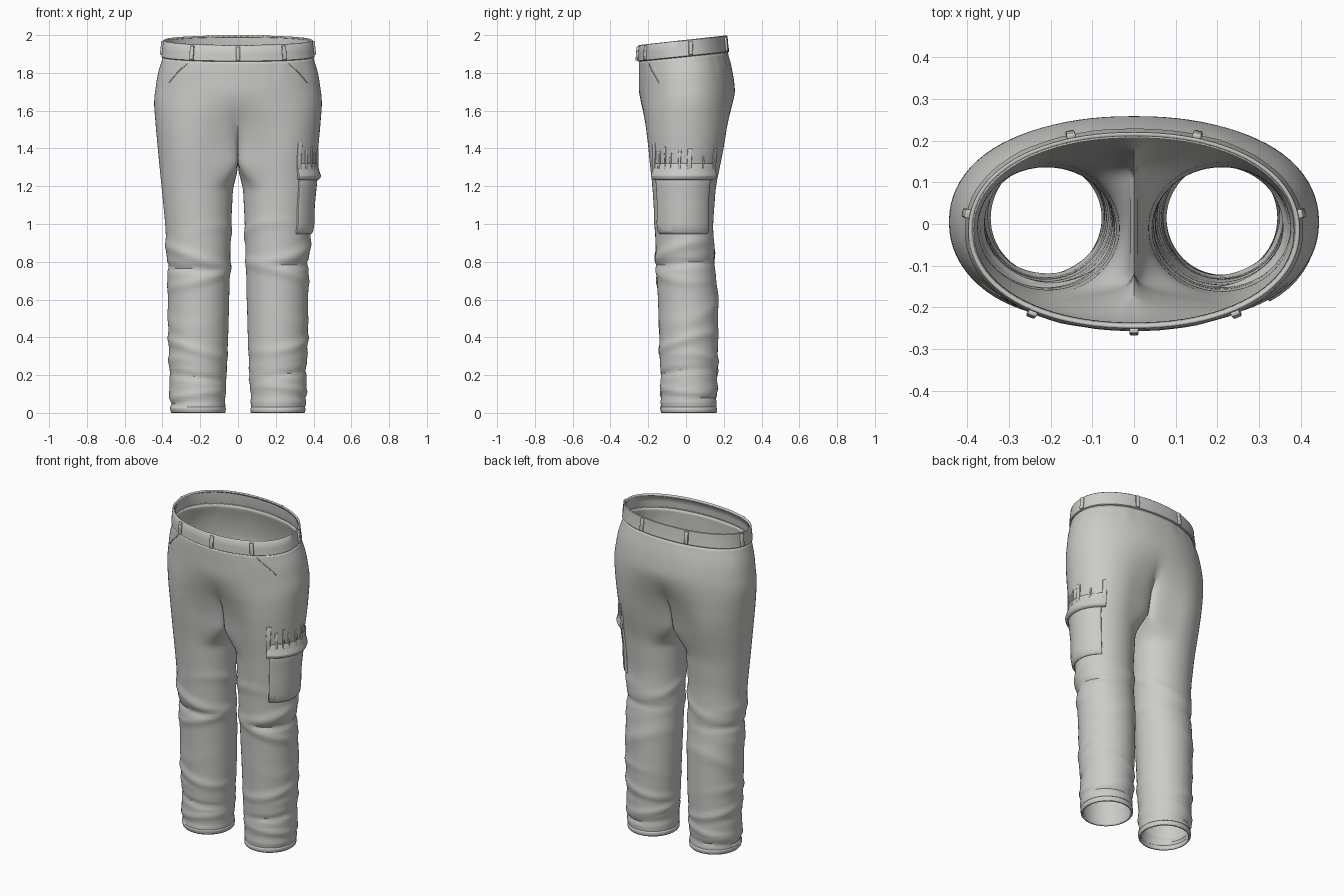
import bpy, bmesh, math
from mathutils import Vector

if "Cube" in bpy.data.objects:
    bpy.data.objects.remove(bpy.data.objects["Cube"], do_unlink=True)

cloth = bpy.data.materials.new("grey cloth")
cloth.use_nodes = True
GREY = (0.6, 0.6, 0.58, 1)
cloth.diffuse_color = GREY
cloth.node_tree.nodes["Principled BSDF"].inputs["Base Color"].default_value = GREY

# Silhouette profiles as (height, value)
OUTER = [(0, .35), (.06, .36), (.4, .367), (.8, .375), (1, .385), (1.3, .415),
         (1.5, .434), (1.65, .446), (1.8, .425), (1.89, .395), (2, .387)]
INNER = [(0, .07), (.2, .062), (.4, .052), (.8, .042), (1, .036), (1.2, .026), (1.34, .005)]
FRONT = [(0, -.13), (.4, -.14), (.8, -.157), (1, -.165), (1.2, -.178), (1.4, -.2),
         (1.6, -.242), (1.7, -.25), (1.88, -.25), (2, -.24)]
BACK = [(0, .16), (.4, .17), (.6, .17), (.8, .15), (1, .143), (1.2, .158), (1.4, .2),
        (1.6, .25), (1.7, .262), (1.8, .247), (1.9, .216), (2, .21)]
SPLIT, WAIST, TOP = 1.34, 1.89, 1.975

# Folds: height, tilt, depth, width, facing angle
FOLDS = [(.78, .01, -.011, .016, -.6), (.84, .06, .010, .03, -1.2), (.73, -.05, .008, .025, -1.8),
         (.92, .08, .007, .03, 2.6), (.36, .05, .009, .025, -1), (.26, -.04, .008, .02, 1),
         (.2, .02, -.009, .014, -1.4), (.15, .03, .008, .018, 2), (.11, -.02, .008, .014, -1.2),
         (.07, .01, -.008, .012, 1), (.045, .0, .006, .012, -1), (.55, .09, .005, .04, .5)]


def smooth(t):
    t = max(0, min(1, t))
    return t * t * (3 - 2 * t)


def lerp(table, z):
    if z <= table[0][0]:
        return table[0][1]
    for (z0, a), (z1, b) in zip(table, table[1:]):
        if z <= z1:
            return a + (b - a) * (z - z0) / (z1 - z0)
    return table[-1][1]


def prof(table, z):
    return sum(lerp(table, z + d) for d in (-.03, 0, .03)) / 3


def raw(u, z, side):
    """Cloth surface: u 0..1 runs front, outside, back; 1..2 runs along the inseam."""
    a, yf, yb = prof(OUTER, z), prof(FRONT, z), prof(BACK, z)
    cy, ry = (yf + yb) / 2, (yb - yf) / 2
    th = math.radians(-140 + 280 * u if u <= 1 else 140 + 80 * (u - 1))
    inn = prof(INNER, z)
    rx = (a - inn) / 2
    c, s = math.cos(th), math.sin(th)
    fold = 0
    for z0, tilt, amp, w, face in FOLDS:
        ph = face + (.5 if side > 0 else -.2)
        d = (z - z0 - tilt * math.sin(th - ph) - .012 * side) / w
        fold += amp * math.exp(-d * d) * (.55 + .45 * math.cos(th - ph))
    x = inn + rx + (rx + fold) * c
    y = cy + (ry + fold) * s
    # Flatten the inseam towards the crotch so both legs meet
    join = smooth((z - 1.17) / (SPLIT - 1.17))
    x *= 1 - join * smooth((-c - .2) / .566)
    if z > SPLIT - .001 and u <= 1:
        f = smooth((1.72 - z) / (1.72 - SPLIT))
        t = math.pi * u
        hx = a * abs(math.sin(t)) ** .93
        hy = cy - ry * math.copysign(abs(math.cos(t)) ** .93, math.cos(t))
        # Gathers hanging from the waistband
        g = .004 * math.sin(u * 55) * math.sin(u * 23 + side) * math.exp(-((z - 1.84) / .05) ** 2)
        hy -= g * math.cos(t) * smooth(u * 8) * smooth((1 - u) * 8)
        x, y = hx + (x - hx) * f, hy + (y - hy) * f
    return x, y


def surf(u, z, side=1, off=0):
    x, y = raw(u, z, side)
    if off:
        e = .004
        x0, y0 = raw(max(u - e, 0), z, side)
        x1, y1 = raw(min(u + e, 1), z, side)
        n = Vector((y1 - y0, x0 - x1)).normalized()
        x, y = x + n.x * off, y + n.y * off
    return Vector((side * x, y, z + .11 * y * smooth((z - 1.7) / .22)))


def grid(bm, rows, closed=False):
    vs = [[bm.verts.new(p) for p in r] for r in rows]
    n = len(rows[0])
    for r0, r1 in zip(vs, vs[1:]):
        for i in range(n if closed else n - 1):
            j = (i + 1) % n
            bm.faces.new((r0[i], r0[j], r1[j], r1[i]))


def finish(name, bm, thick=0, bevel=0, offset=-1):
    bmesh.ops.remove_doubles(bm, verts=bm.verts, dist=.0002)
    bmesh.ops.recalc_face_normals(bm, faces=bm.faces)
    me = bpy.data.meshes.new(name)
    bm.to_mesh(me)
    bm.free()
    ob = bpy.data.objects.new(name, me)
    bpy.context.collection.objects.link(ob)
    me.materials.append(cloth)
    if thick:
        m = ob.modifiers.new("thickness", "SOLIDIFY")
        m.thickness, m.offset = thick, offset
    if bevel:
        m = ob.modifiers.new("soft edge", "BEVEL")
        m.width, m.segments = bevel, 2
    bpy.ops.object.select_all(action="DESELECT")
    ob.select_set(True)
    bpy.context.view_layer.objects.active = ob
    bpy.ops.object.shade_smooth_by_angle(angle=math.radians(40))
    return ob


def steps(a, b, n):
    return [a + (b - a) * i / n for i in range(n + 1)]


# Trousers: hips split into two open legs
bm = bmesh.new()
half = steps(0, 1, 44)
loop = half + steps(1, 2, 16)[1:-1]
for side in (1, -1):
    grid(bm, [[surf(u, z, side) for u in half] for z in steps(SPLIT, WAIST, 26)])
    grid(bm, [[surf(u, z, side) for u in loop] for z in steps(0, SPLIT, 84)], True)
finish("trousers", bm, .008)

# Waistband
bm = bmesh.new()
for side in (1, -1):
    grid(bm, [[surf(u, z, side, off) for u in half]
              for z, off in ((WAIST - .005, .002), (WAIST, .008), (1.93, .009), (TOP - .004, .008), (TOP, .004))])
finish("waistband", bm, .014)


def patch(name, u0, u1, levels, side=1, lean=0, thick=.012, cols=16):
    """Cloth panel wrapped on the surface; levels are (height, lift)."""
    rows = [[surf(u + lean * (z - levels[0][0]), z, side, off) for u in steps(u0, u1, cols)]
            for z, off in levels]
    bm = bmesh.new()
    grid(bm, rows)
    return finish(name, bm, thick, .003)


# Belt loops
for k, (u, side) in enumerate([(0, 1), (.2, 1), (.2, -1), (.545, 1), (.545, -1), (.885, 1), (.885, -1)]):
    bm = bmesh.new()
    p, q = surf(u, WAIST + .002, side, .012), surf(u, TOP - .008, side, .012)
    t = surf(u + .01, WAIST, side) - surf(max(u - .01, 0), WAIST, side)
    t = Vector((t.x, t.y, 0)).normalized() * .011
    if u == 0:
        t = Vector((.011, 0, 0))
    grid(bm, [[c - t, c, c + t] for c in (p, p.lerp(q, .5), q)])
    finish(f"belt_loop_{k + 1}", bm, .014, .004, 0)

# Slanted hip pocket welts
for side, label in ((1, "left"), (-1, "right")):
    patch(f"{label}_hip_pocket_welt", .31, .318,
          [(z, .003) for z in steps(1.75, 1.87, 8)], side, -.75, .004, 2)

# Cargo pocket on the left leg, with a rolled flap and pleats above it
patch("cargo_pocket", .3, .675,
      [(.945, .004), (.96, .015), (1.0, .019), (1.1, .012), (1.2, .012), (1.25, .012)], thick=.016)
patch("cargo_pocket_flap", .285, .70,
      [(1.232, .012), (1.24, .025), (1.255, .029), (1.27, .023), (1.29, .014), (1.32, .008)], thick=.018)
PLEATS = [(.28, .305, 1.43), (.33, .345, 1.39), (.375, .385, 1.41), (.41, .42, 1.38),
          (.46, .475, 1.39), (.51, .535, 1.40), (.6, .61, 1.36), (.675, .7, 1.40)]
for k, (u0, u1, top) in enumerate(PLEATS):
    patch(f"flap_pleat_{k + 1}", u0, u1, [(1.29, .014), (1.34, .009), (top, .003)], thick=.008, cols=3)

# Hem bands at the ankles
for side, label in ((1, "left"), (-1, "right")):
    bm = bmesh.new()
    rows = []
    for z, grow in ((0, 1.0), (.004, 1.02), (.022, 1.025), (.03, 1.0)):
        mid = Vector((side * .21, .015, z))
        rows.append([mid + (surf(u, z, side) - mid) * grow for u in loop])
    grid(bm, rows, True)
    finish(f"{label}_hem", bm, .01)
